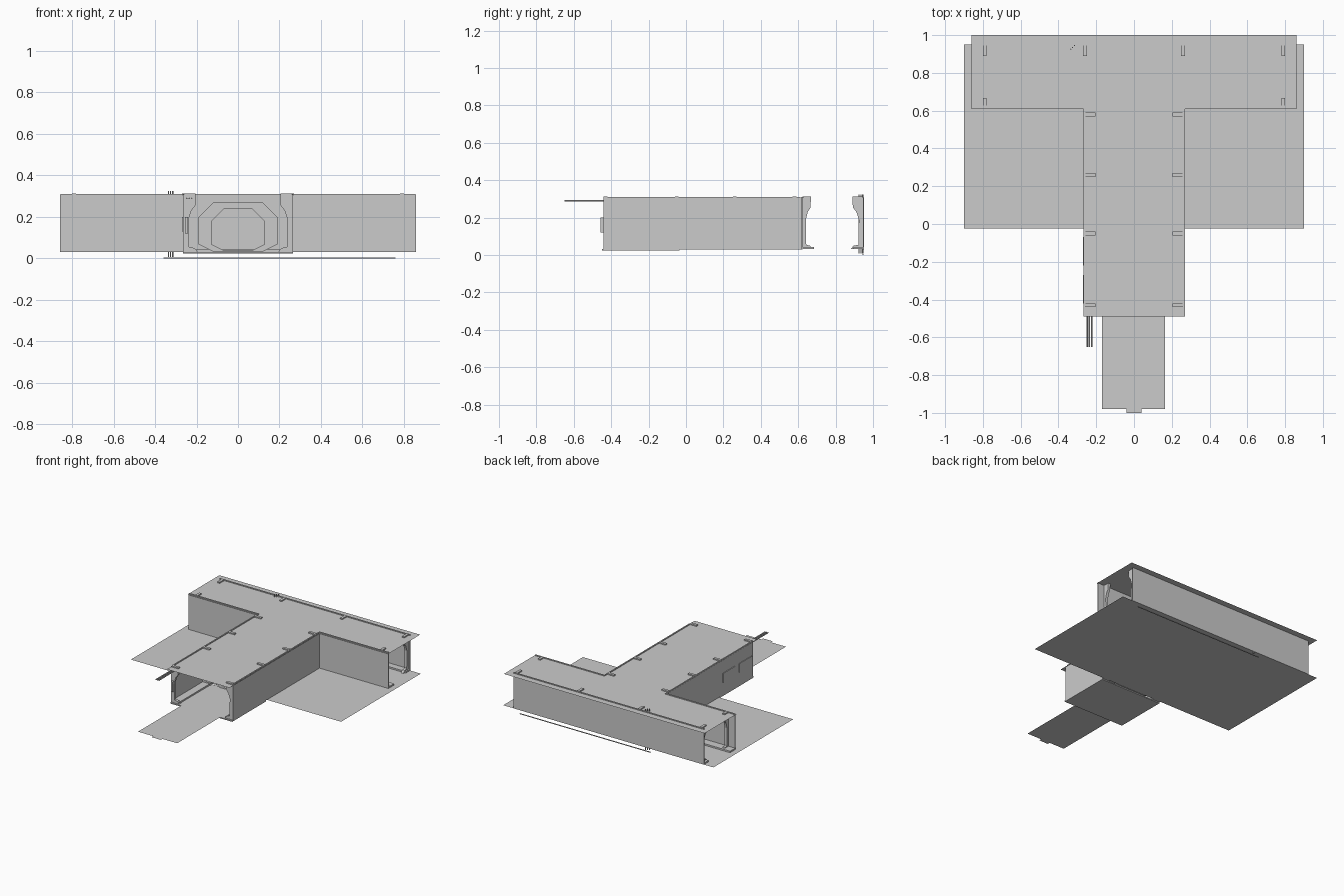
import bpy, bmesh, math
from mathutils import Vector

if "Cube" in bpy.data.objects:
    bpy.data.objects.remove(bpy.data.objects["Cube"])


def make(name, verts, faces):
    me = bpy.data.meshes.new(name)
    me.from_pydata(verts, [], faces)
    bm = bmesh.new()
    bm.from_mesh(me)
    bmesh.ops.recalc_face_normals(bm, faces=bm.faces)
    bm.to_mesh(me)
    bm.free()
    ob = bpy.data.objects.new(name, me)
    bpy.context.collection.objects.link(ob)
    return ob


def box(name, x, y, z):
    v = [(a, b, c) for a in x for b in y for c in z]
    f = [(0, 1, 3, 2), (4, 6, 7, 5), (0, 4, 5, 1), (2, 3, 7, 6), (0, 2, 6, 4), (1, 5, 7, 3)]
    return make(name, v, f)


def sheet(name, outline, z):
    return make(name, [(x, y, z) for x, y in outline], [tuple(range(len(outline)))])


def prism(name, pts, offset):
    n = len(pts)
    v = [Vector(p) for p in pts]
    v += [p + Vector(offset) for p in v]
    f = [tuple(range(n)), tuple(range(2 * n - 1, n - 1, -1))]
    f += [(i, (i + 1) % n, (i + 1) % n + n, i + n) for i in range(n)]
    return make(name, v, f)


def pipe(name, a, b, r):
    a, b = Vector(a), Vector(b)
    bpy.ops.mesh.primitive_cylinder_add(vertices=8, radius=r, depth=(b - a).length, location=(a + b) / 2)
    ob = bpy.context.object
    ob.rotation_euler = (b - a).to_track_quat('Z', 'Y').to_euler()
    ob.name = name
    bpy.ops.object.shade_smooth_by_angle()


# Floor sheets
sheet("junction_floor", [(-0.9, -0.025), (0.9, -0.025), (0.9, 0.95), (-0.9, 0.95)], 0.031)
box("stem_floor", (-0.265, 0.265), (-0.45, -0.035), (0.023, 0.031))
sheet("entry_floor", [(-0.17, -0.45), (-0.17, -0.98), (-0.04, -0.98), (-0.04, -1.0), (0.04, -1.0),
                      (0.04, -0.98), (0.165, -0.98), (0.165, -0.45)], 0.033)

# T-shaped ceiling
sheet("ceiling", [(-0.86, 1.0), (-0.86, 0.61), (-0.267, 0.61), (-0.267, -0.49), (0.27, -0.49),
                  (0.27, 0.61), (0.86, 0.61), (0.86, 1.0)], 0.303)

# Thin outer walls
Z = (0.031, 0.308)
box("back_wall", (-0.82, 0.81), (0.946, 0.951), Z)
for s, side in ((-1, "left"), (1, "right")):
    box(side + "_cross_wall", (s * 0.262, s * 0.857), (0.618, 0.623), Z)
    box(side + "_stem_wall", (s * 0.260, s * 0.265), (-0.44, 0.622), Z)
    # Floor kerbs and raised ceiling edge trim
    box(side + "_stem_kerb", (s * 0.20, s * 0.26), (-0.44, 0.68), (0.032, 0.044))
    box(side + "_cross_kerb", (s * 0.20, s * 0.857), (0.623, 0.685), (0.032, 0.044))
    box(side + "_stem_trim", (s * 0.258, s * 0.267), (-0.42, 0.61), (0.304, 0.31))
    box(side + "_cross_trim", (s * 0.26, s * 0.855), (0.618, 0.627), (0.304, 0.31))
box("back_kerb", (-0.82, 0.81), (0.895, 0.946), (0.032, 0.044))
box("back_trim", (-0.82, 0.81), (0.944, 0.953), (0.304, 0.31))

# Curved wall ribs: depth from wall, height
RIB = [(0, 0.032), (0.065, 0.032), (0.05, 0.05), (0.025, 0.055), (0.022, 0.19),
       (0.035, 0.23), (0.054, 0.255), (0.056, 0.312), (0, 0.312)]
for s, side in ((-1, "left"), (1, "right")):
    for y in (-0.44, -0.06, 0.25, 0.57):
        prism(side + "_stem_rib", [(s * (0.26 - d), y, z) for d, z in RIB], (0, 0.02, 0))
    for x in (0.25, 0.78):
        prism(side + "_back_rib", [(s * x, 0.946 - d, z) for d, z in RIB], (s * 0.02, 0, 0))
    prism(side + "_cross_rib", [(s * 0.78, 0.623 + d * 0.8, z) for d, z in RIB], (s * 0.02, 0, 0))


# Octagonal doorway frame between the stem modules
def octagon(w, lo, hi, c, y):
    return [(-w, y, lo + c / 2), (-w, y, hi - c), (-w + c, y, hi), (w - c, y, hi),
            (w, y, hi - c), (w, y, lo + c / 2), (w - c, y, lo), (-w + c, y, lo)]


rings = [octagon(0.19, 0.033, 0.27, 0.07, -0.05), octagon(0.128, 0.038, 0.24, 0.06, -0.05),
         octagon(0.128, 0.038, 0.24, 0.06, -0.03), octagon(0.19, 0.033, 0.27, 0.07, -0.03)]
faces = [(r * 8 + i, r * 8 + (i + 1) % 8, ((r + 1) % 4) * 8 + (i + 1) % 8, ((r + 1) % 4) * 8 + i)
         for r in range(4) for i in range(8)]
make("door_frame", [p for r in rings for p in r], faces)

# Control boxes on the stem wall and beside the entry
for y in (-0.42, -0.22):
    box("wall_box", (-0.270, -0.260), (y, y + 0.15), (0.13, 0.20))
box("entry_panel", (-0.255, -0.24), (-0.457, -0.44), (0.12, 0.20))

# Service pipes, cable and vertical stubs
for x in (-0.248, -0.236, -0.224):
    pipe("ceiling_pipe", (x, -0.65, 0.289), (x, -0.40, 0.289), 0.004)
box("floor_cable", (-0.36, 0.76), (0.944, 0.95), (0, 0.005))
for x, y in ((-0.335, 0.925), (-0.325, 0.935), (-0.315, 0.945)):
    pipe("vertical_pipe", (x, y, 0.008), (x, y, 0.325), 0.003)
